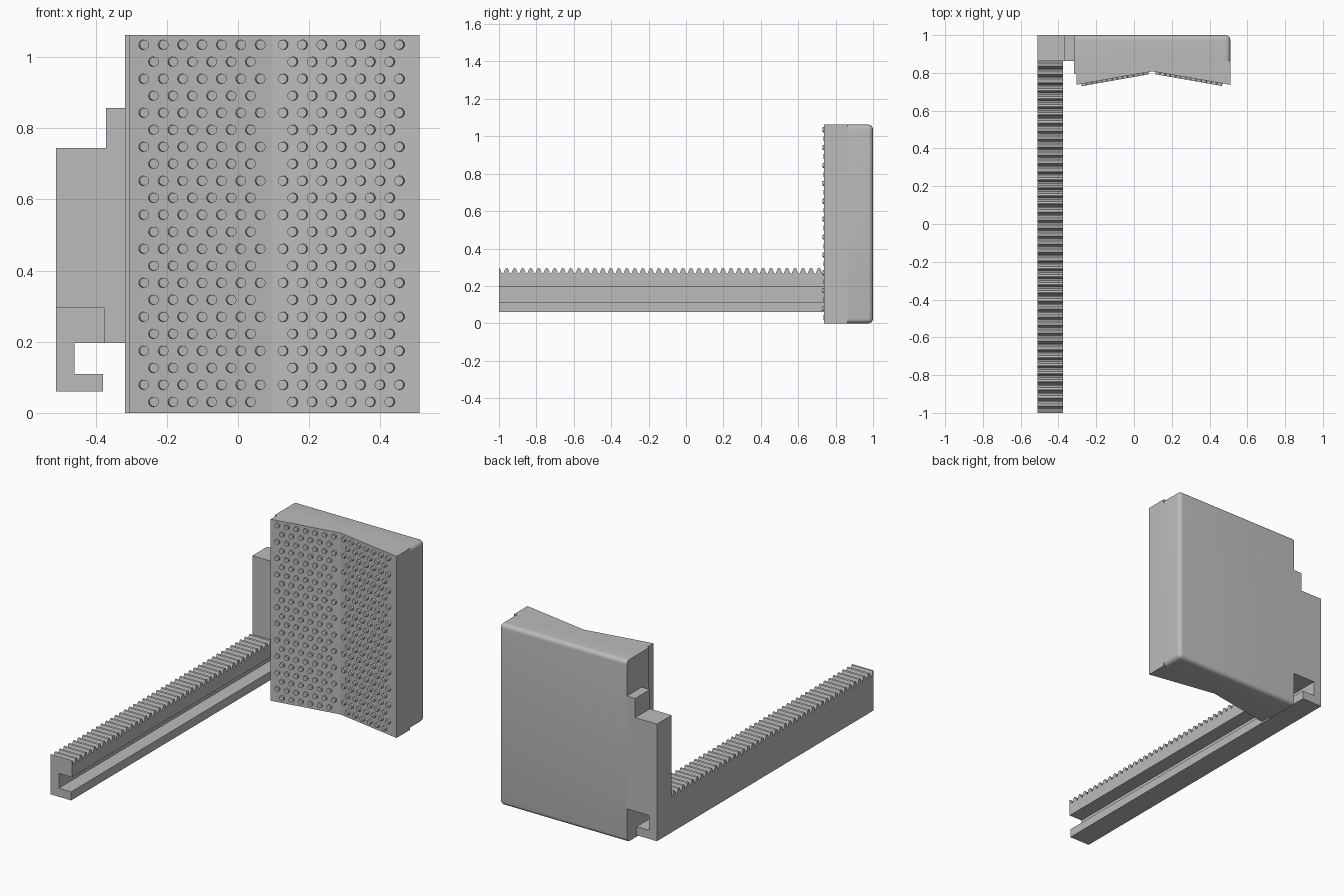
import bpy, bmesh, math
from mathutils import Matrix, Vector

old = bpy.data.objects.get("Cube")
if old:
    bpy.data.objects.remove(old, do_unlink=True)

GREY = (0.5, 0.5, 0.5, 1)
mat = bpy.data.materials.new("plain grey")
mat.use_nodes = True
mat.diffuse_color = GREY
mat.node_tree.nodes["Principled BSDF"].inputs["Base Color"].default_value = GREY


def finish(name, bm):
    bmesh.ops.recalc_face_normals(bm, faces=bm.faces)
    mesh = bpy.data.meshes.new(name)
    bm.to_mesh(mesh)
    bm.free()
    mesh.materials.append(mat)
    ob = bpy.data.objects.new(name, mesh)
    bpy.context.collection.objects.link(ob)
    return ob


def prism(points, axis, lo, hi):
    """Extrude a 2D outline along one axis; the outline uses the other two in order."""
    bm = bmesh.new()
    verts = []
    for p in points:
        co = list(p)
        co.insert(axis, lo)
        verts.append(bm.verts.new(co))
    face = bm.faces.new(verts)
    res = bmesh.ops.extrude_face_region(bm, geom=[face])
    step = Vector((0, 0, 0))
    step[axis] = hi - lo
    bmesh.ops.translate(bm, vec=step,
                        verts=[g for g in res["geom"] if isinstance(g, bmesh.types.BMVert)])
    return bm


TOP, LEFT, RIGHT, MID = 1.062, -0.317, 0.51, 0.097
EDGE_Y, MID_Y, SPLIT, BACK = 0.737, 0.808, 0.863, 1.0

# Front pad with a shallow V face
finish("studded_pad", prism([(-0.305, EDGE_Y), (MID, MID_Y), (RIGHT, EDGE_Y), (RIGHT, SPLIT),
                             (LEFT, SPLIT), (LEFT, 0.793), (-0.305, 0.793)], 2, 0, TOP))

# Rear housing with rounded outer edges
bm = prism([(LEFT, 0), (RIGHT, 0), (RIGHT, TOP), (LEFT, TOP)], 1, SPLIT, BACK)


def rounded(edge):
    a, b = (v.co for v in edge.verts)
    mid = (a + b) / 2
    on_back = mid.y > BACK - 0.001 and mid.x > LEFT + 0.01
    corner = mid.x > RIGHT - 0.001 and abs(a.y - b.y) > 0.1
    return on_back or corner


bmesh.ops.bevel(bm, geom=[e for e in bm.edges if rounded(e)], offset=0.025,
                segments=5, profile=0.5, affect='EDGES')
housing = finish("rear_housing", bm)
bpy.context.view_layer.objects.active = housing
housing.select_set(True)
bpy.ops.object.shade_smooth_by_angle(angle=math.radians(35))
housing.select_set(False)

# Stepped bracket that joins the housing to the rail
OUT = -0.512
channel = [(OUT, 0.06), (-0.38, 0.06), (-0.38, 0.11), (-0.46, 0.11), (-0.46, 0.197)]
finish("side_bracket", prism(channel + [(LEFT, 0.197), (LEFT, 0.857), (-0.371, 0.857),
                                        (-0.371, 0.745), (OUT, 0.745)], 1, SPLIT, BACK))

# Channel rail
RAIL_TOP = 0.25
finish("channel_rail", prism(channel + [(-0.375, 0.197), (-0.375, RAIL_TOP), (OUT, RAIL_TOP)],
                             1, -1, SPLIT))

# Rack teeth along the rail
PITCH, COUNT = (SPLIT + 1) / 43.5, 44
tooth = [(0, 0.296), (0.12, 0.293), (0.24, 0.28), (0.38, 0.266),
         (0.54, 0.266), (0.68, 0.28), (0.8, 0.293), (0.92, 0.296)]
outline = [(-1 + (i + u) * PITCH, z) for i in range(COUNT) for u, z in tooth]
outline = [p for p in outline if p[0] < SPLIT]
finish("rack_teeth", prism(outline + [(SPLIT, 0.266), (SPLIT, RAIL_TOP), (-1, RAIL_TOP)],
                           0, OUT, -0.375))

# Staggered studs standing square to each half of the pad
SLOPE = (MID_Y - EDGE_Y) / (MID + 0.305)
STEP, ROWS = 0.0545, 22
bm = bmesh.new()
for row in range(ROWS):
    z = 1.035 - row * 0.0478
    shift = (row % 2) * STEP / 2
    for side in (-1, 1):
        first = -0.265 if side < 0 else 0.127
        for col in range(7 - row % 2):
            x = first + shift + col * STEP
            y = MID_Y - abs(x - MID) * SLOPE
            normal = Vector((-side * SLOPE, -1, 0)).normalized()
            turn = normal.to_track_quat('Z', 'Y').to_matrix().to_4x4()
            place = Matrix.Translation(Vector((x, y, z)) + normal * 0.003)
            bmesh.ops.create_cone(bm, cap_ends=True, segments=16, radius1=0.0145,
                                  radius2=0.0135, depth=0.018, matrix=place @ turn)
finish("pad_studs", bm)
